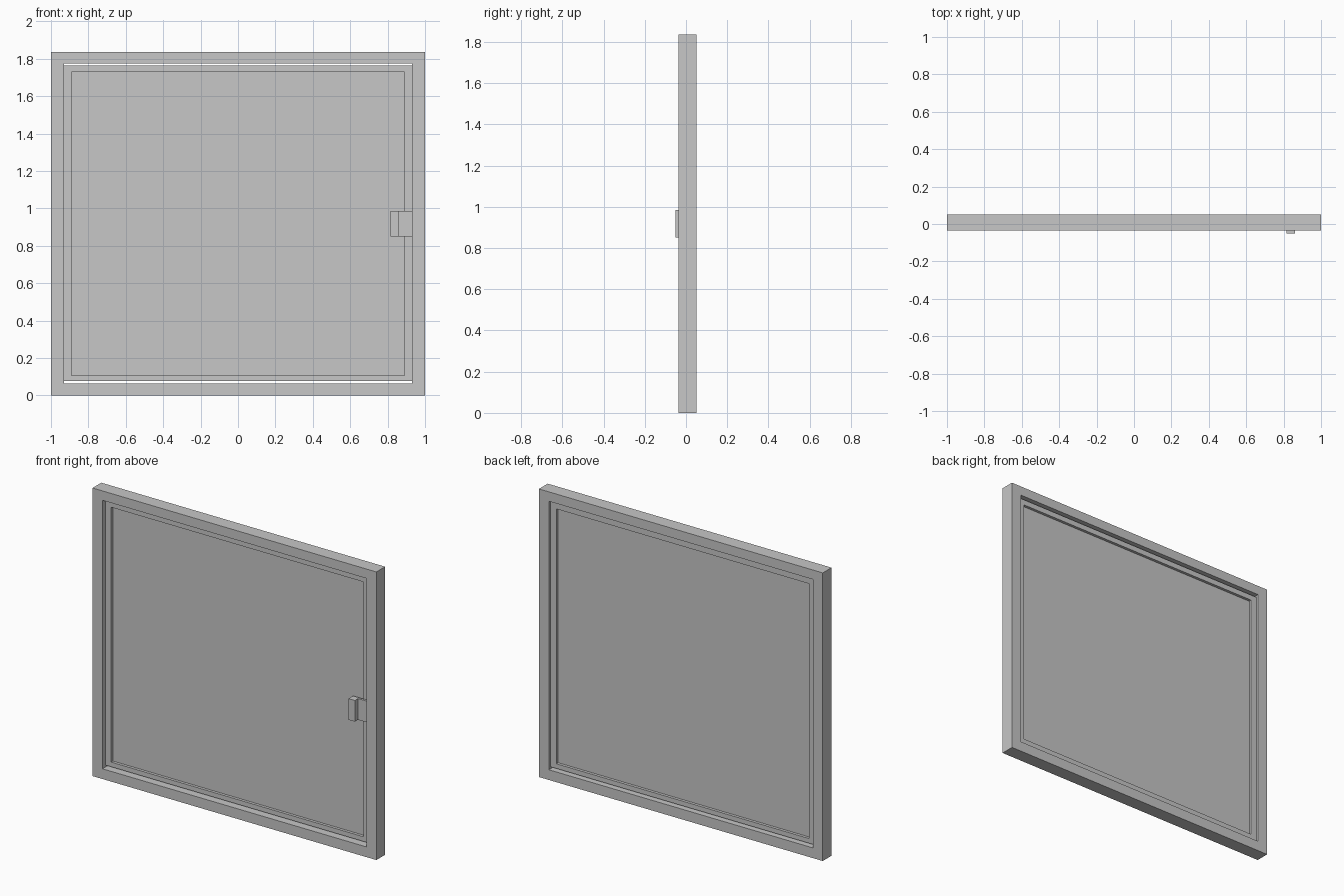
import bpy
import bmesh

# Remove the default cube only
default = bpy.data.objects.get("Cube")
if default:
    bpy.data.objects.remove(default, do_unlink=True)

# Single material
grey = bpy.data.materials.new("light grey")
grey.use_nodes = True
colour = (0.57, 0.57, 0.57, 1)
grey.diffuse_color = colour
grey.node_tree.nodes["Principled BSDF"].inputs["Base Color"].default_value = colour


def finish(name, bm):
    bmesh.ops.recalc_face_normals(bm, faces=bm.faces)
    mesh = bpy.data.meshes.new(name)
    bm.to_mesh(mesh)
    bm.free()
    mesh.materials.append(grey)
    obj = bpy.data.objects.new(name, mesh)
    bpy.context.collection.objects.link(obj)
    return obj


def box(name, x, y, z):
    """Box from (min, max) spans."""
    bm = bmesh.new()
    bmesh.ops.create_cube(bm, size=1)
    for v in bm.verts:
        v.co = [span[0] if c < 0 else span[1] for c, span in zip(v.co, (x, y, z))]
    return finish(name, bm)


def ring(name, outer, inner, y):
    """Rectangular frame; outer and inner are (half width, bottom, top)."""
    bm = bmesh.new()

    def loop(rect, depth):
        w, low, high = rect
        corners = ((-w, low), (w, low), (w, high), (-w, high))
        return [bm.verts.new((cx, depth, cz)) for cx, cz in corners]

    # Sweep the four profile corners around the rectangle
    loops = [loop(outer, y[0]), loop(inner, y[0]), loop(inner, y[1]), loop(outer, y[1])]
    for i in range(4):
        a, b = loops[i], loops[(i + 1) % 4]
        for j in range(4):
            k = (j + 1) % 4
            bm.faces.new((a[j], a[k], b[k], b[j]))
    return finish(name, bm)


# Outer frame
ring("outer_frame", (1, 0, 1.835), (0.93, 0.065, 1.775), (-0.036, 0.052))

# Sash, with a thin gap above and below
ring("sash", (0.93, 0.077, 1.765), (0.89, 0.107, 1.73), (-0.006, 0.034))

# Pane held in the middle of the sash
box("pane", (-0.89, 0.89), (0.012, 0.016), (0.107, 1.73))

# Latch plate and its grip
box("latch_plate", (0.815, 0.93), (-0.02, -0.006), (0.85, 0.985))
box("latch_grip", (0.815, 0.86), (-0.052, -0.02), (0.85, 0.985))
